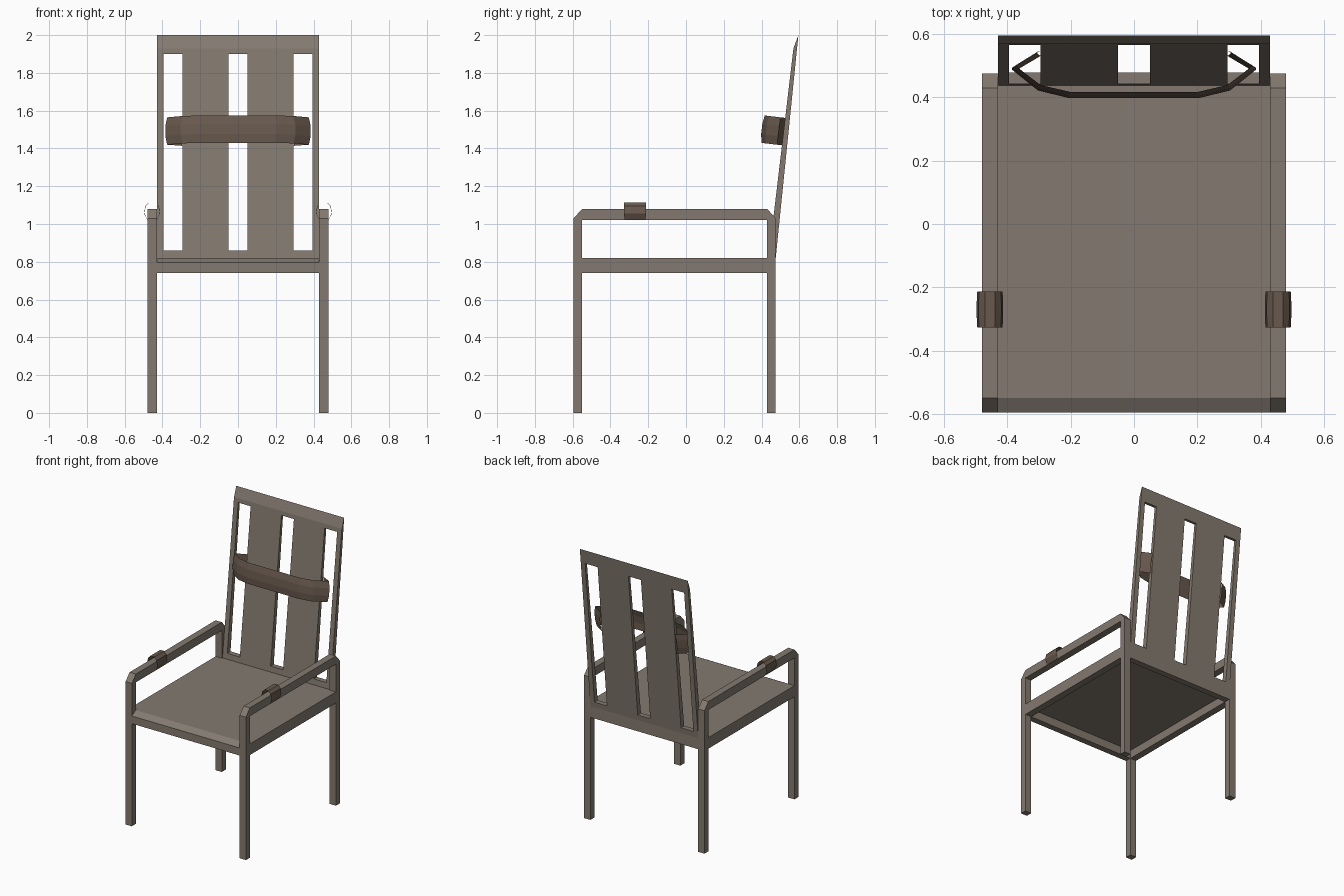
import bpy, bmesh, math
from mathutils import Vector, Matrix

if "Cube" in bpy.data.objects:
    bpy.data.objects.remove(bpy.data.objects["Cube"])


def material(name, color):
    m = bpy.data.materials.new(name)
    m.diffuse_color = color
    m.use_nodes = True
    m.node_tree.nodes["Principled BSDF"].inputs["Base Color"].default_value = m.diffuse_color
    return m


WOOD = material("weathered_wood", (0.23, 0.195, 0.16, 1))
LEATHER = material("leather", (0.14, 0.10, 0.075, 1))


def finish(name, bm, mat, mirror=False):
    bmesh.ops.recalc_face_normals(bm, faces=bm.faces)
    me = bpy.data.meshes.new(name)
    bm.to_mesh(me)
    bm.free()
    me.materials.append(mat)
    ob = bpy.data.objects.new(name, me)
    bpy.context.collection.objects.link(ob)
    if mirror:
        ob.modifiers.new("mirror", 'MIRROR').use_axis[0] = True
    return ob


def prism(name, profile, x0, x1, mirror=False):
    """Extrude a side-view (y, z) profile from x0 to x1."""
    bm = bmesh.new()
    face = bm.faces.new([bm.verts.new((x0, y, z)) for y, z in profile])
    new = bmesh.ops.extrude_face_region(bm, geom=[face])["geom"]
    verts = [v for v in new if isinstance(v, bmesh.types.BMVert)]
    bmesh.ops.translate(bm, verts=verts, vec=(x1 - x0, 0, 0))
    return finish(name, bm, WOOD, mirror)


def rect(y0, y1, z0, z1):
    return [(y0, z0), (y1, z0), (y1, z1), (y0, z1)]


def sheet(name, rows, mirror=False):
    """Flat-faced strap surface through rows of points."""
    bm = bmesh.new()
    grid = [[bm.verts.new(p) for p in row] for row in rows]
    for a, b in zip(grid, grid[1:]):
        for i in range(len(a) - 1):
            bm.faces.new((a[i], a[i + 1], b[i + 1], b[i]))
    return finish(name, bm, LEATHER, mirror)


# Legs and armrest in one bent bar, mirrored to the other side
prism("leg_and_armrest_frame", [
    (-0.595, 0), (-0.595, 1.03), (-0.55, 1.08), (0.43, 1.08), (0.475, 1.03),
    (0.475, 0), (0.43, 0), (0.43, 1.02), (-0.55, 1.02), (-0.55, 0)],
    0.43, 0.48, mirror=True)

# Seat rails and panel
prism("seat_side_rail", rect(-0.55, 0.43, 0.74, 0.82), 0.43, 0.48, mirror=True)
prism("seat_front_rail", [(-0.595, 0.74), (-0.55, 0.74), (-0.55, 0.82), (-0.595, 0.795)],
      -0.43, 0.43)
prism("seat_back_rail", rect(0.43, 0.475, 0.74, 0.82), -0.43, 0.43)
prism("seat", rect(-0.55, 0.43, 0.80, 0.82), -0.43, 0.43)


# Backrest: leaning, tapering towards the top
def front(z):
    return 0.435 + (z - 0.80) * 0.1184


def back(z):
    return 0.475 + (z - 0.82) * 0.1017


def slab(z0, z1):
    return [(front(z0), z0), (back(z0), z0), (back(z1), z1), (front(z1), z1)]


prism("backrest_bottom_bar", slab(0.80, 0.86), -0.43, 0.43)
prism("backrest_top_bar", [(front(1.90), 1.90), (back(1.90), 1.90), (0.595, 2.0),
                           (front(1.93), 1.93)], -0.43, 0.43)
prism("backrest_post", slab(0.86, 1.90), 0.395, 0.43, mirror=True)
prism("backrest_slat", slab(0.86, 1.90), 0.05, 0.295, mirror=True)

# Head strap: bulged band along a plan-view path, tilted with the backrest
half = [(0.20, 0.408), (0.295, 0.43), (0.375, 0.492), (0.295, 0.54)]
path = [(-x, y) for x, y in reversed(half)] + half
section = [(-0.073, 0.0), (-0.027, 0.010), (0.027, 0.010), (0.073, 0.0)]
tilt = Matrix.Rotation(math.radians(-6.7), 3, 'X')
pivot = Vector((0, 0.45, 1.497))
rows = []
for h, bulge in section:
    row = []
    for x, y in path:
        d = Vector((x * 0.5, y - 0.52, 0)).normalized() * bulge
        row.append(pivot + tilt @ (Vector((x, y, h)) + d - Vector((0, 0.45, 0))))
    rows.append(row)
sheet("head_strap", rows)

# Wrist straps: arched bands over the armrests
arch = [(-0.025, 1.02), (-0.042, 1.055), (-0.036, 1.095), (-0.016, 1.115),
        (0.016, 1.115), (0.036, 1.095), (0.042, 1.055), (0.025, 1.02)]
rows = []
for y, grow in ((-0.327, 0.95), (-0.29, 1.0), (-0.25, 1.0), (-0.213, 0.95)):
    rows.append([(0.455 + x * grow, y, z) for x, z in arch])
sheet("wrist_strap", rows, mirror=True)
